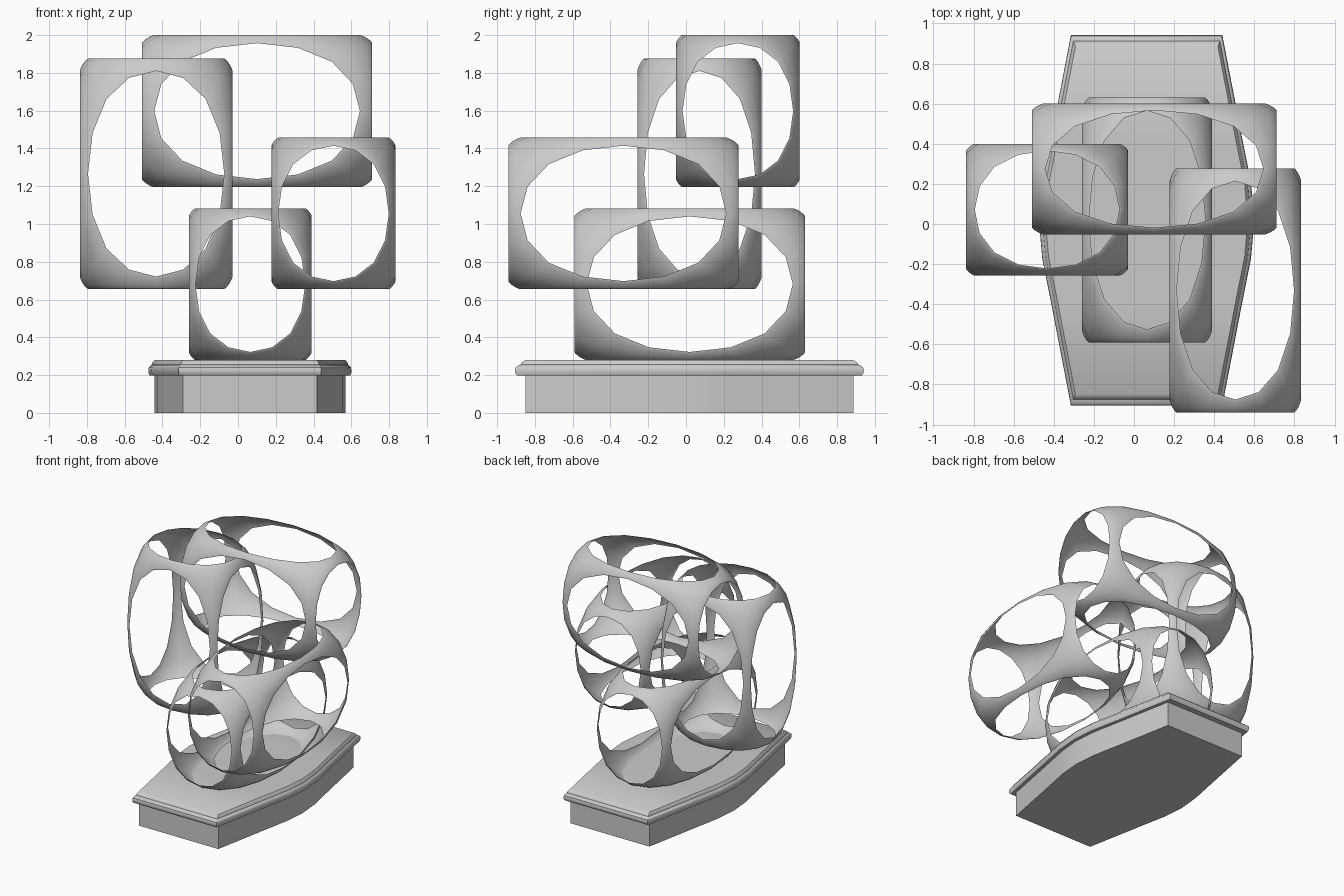
import bpy, bmesh, math

if "Cube" in bpy.data.objects:
    bpy.data.objects.remove(bpy.data.objects["Cube"])


def make_object(name, bm):
    mesh = bpy.data.meshes.new(name)
    bmesh.ops.recalc_face_normals(bm, faces=bm.faces[:])
    bm.to_mesh(mesh)
    bm.free()
    obj = bpy.data.objects.new(name, mesh)
    bpy.context.collection.objects.link(obj)
    return obj


def shade(obj, degrees):
    bpy.ops.object.select_all(action='DESELECT')
    obj.select_set(True)
    bpy.context.view_layer.objects.active = obj
    bpy.ops.object.shade_smooth_by_angle(angle=math.radians(degrees))


# Open cage: unit cube, faces inset and removed, then smoothed
def cage(name, low, high, inset=0.035):
    bm = bmesh.new()
    bmesh.ops.create_cube(bm, size=2)
    faces = bm.faces[:]
    bmesh.ops.inset_individual(bm, faces=faces, thickness=inset)
    bmesh.ops.delete(bm, geom=faces, context='FACES_ONLY')
    for v in bm.verts:
        v.co = [(a + b) / 2 + c * (b - a) / 2
                for a, b, c in zip(low, high, v.co)]
    obj = make_object(name, bm)
    for p in obj.data.polygons:
        p.use_smooth = True
    sub = obj.modifiers.new("smooth", 'SUBSURF')
    sub.levels = sub.render_levels = 2
    return obj


cage("lower_cage", (-0.26, -0.59, 0.28), (0.39, 0.63, 1.083))
cage("left_cage", (-0.837, -0.257, 0.657), (-0.03, 0.40, 1.875))
cage("top_cage", (-0.508, -0.053, 1.195), (0.71, 0.602, 2.0))
cage("right_cage", (0.178, -0.94, 0.655), (0.833, 0.278, 1.457))

# Plinth: elongated outline with bowed sides, stacked as scaled rings
quarter = [(0.355, 0.868), (0.447, 0.39), (0.489, 0.18), (0.505, 0.0)]
right = quarter + [(x, -y) for x, y in quarter[-2::-1]]
outline = right + [(-x, -y) for x, y in right]
profile = [(1, 0), (1, 0.197), (1.05, 0.197), (1.062, 0.21), (1.064, 0.225),
           (1.06, 0.24), (1.045, 0.25), (1.03, 0.255), (1.025, 0.265),
           (1.0, 0.28)]

bm = bmesh.new()
rings = [[bm.verts.new((0.063 + x * s, 0.018 + y * s, z)) for x, y in outline]
         for s, z in profile]
n = len(outline)
for a, b in zip(rings, rings[1:]):
    for i in range(n):
        j = (i + 1) % n
        bm.faces.new((a[i], a[j], b[j], b[i]))
bm.faces.new(rings[0][::-1])
bm.faces.new(rings[-1])
shade(make_object("plinth", bm), 35)
